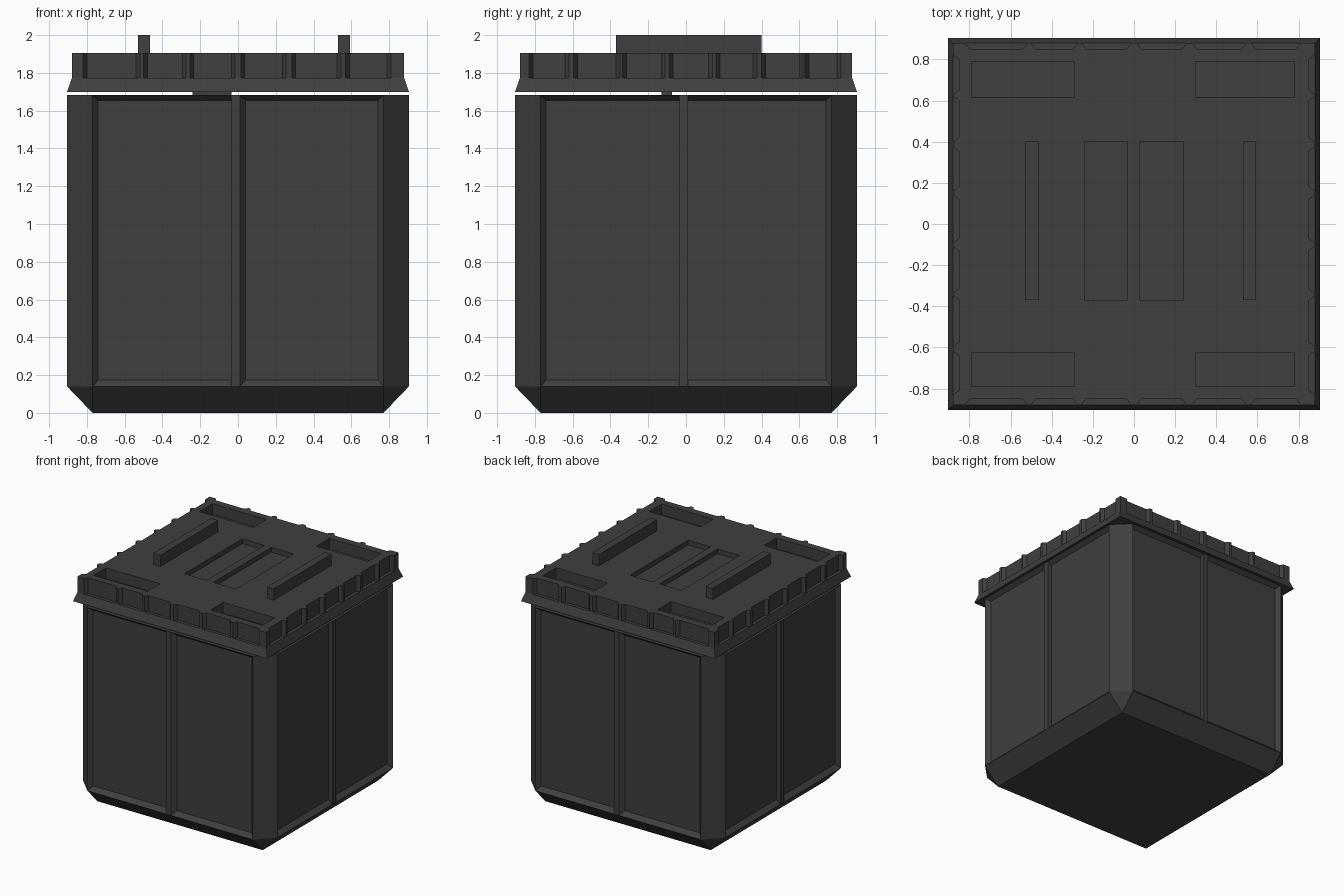
import bpy, bmesh
from mathutils import Matrix, Vector
from math import radians

if "Cube" in bpy.data.objects:
    bpy.data.objects.remove(bpy.data.objects["Cube"])

mat = bpy.data.materials.new("dark_grey")
mat.diffuse_color = (0.05, 0.05, 0.05, 1)
mat.use_nodes = True
mat.node_tree.nodes["Principled BSDF"].inputs["Base Color"].default_value = mat.diffuse_color


def finish(name, bm):
    bmesh.ops.remove_doubles(bm, verts=bm.verts[:], dist=1e-4)
    bmesh.ops.recalc_face_normals(bm, faces=bm.faces[:])
    me = bpy.data.meshes.new(name)
    bm.to_mesh(me)
    bm.free()
    me.materials.append(mat)
    ob = bpy.data.objects.new(name, me)
    bpy.context.collection.objects.link(ob)
    return ob


def box(name, x0, x1, y0, y1, z0, z1):
    bm = bmesh.new()
    m = Matrix.Translation(((x0 + x1) / 2, (y0 + y1) / 2, (z0 + z1) / 2))
    bmesh.ops.create_cube(bm, size=1, matrix=m @ Matrix.Diagonal((x1 - x0, y1 - y0, z1 - z0, 1)))
    return finish(name, bm)


# body: chamfered crate with two recessed panels and a rib per side
R, C, Z0, Z1, D = 0.905, 0.77, 0.14, 1.682, 0.035
RIB0, RIB1 = -0.037, 0.01
bm = bmesh.new()
for k in range(4):
    rot = Matrix.Rotation(radians(90 * k), 3, 'Z')

    def face(pts):
        bm.faces.new([bm.verts.new(rot @ Vector(p)) for p in pts])

    slope = 0.03 if k % 2 == 0 else 0.0
    for a, b, ia, ib in ((-C, RIB0, -C + 0.03, RIB0), (RIB1, C, RIB1 + slope, C - 0.03)):
        outer = [(a, -R, Z0), (b, -R, Z0), (b, -R, Z1), (a, -R, Z1)]
        inner = [(ia, -R + D, Z0 + 0.035), (ib, -R + D, Z0 + 0.035),
                 (ib, -R + D, Z1 - 0.028), (ia, -R + D, Z1 - 0.028)]
        face(inner)
        for i in range(4):
            j = (i + 1) % 4
            face([outer[i], outer[j], inner[j], inner[i]])
    # rib, corner chamfer, lower chamfer and corner triangle
    face([(RIB0, -R, Z0), (RIB1, -R, Z0), (RIB1, -R, Z1), (RIB0, -R, Z1)])
    face([(C, -R, Z0), (R, -C, Z0), (R, -C, Z1), (C, -R, Z1)])
    face([(-C, -C, 0), (C, -C, 0), (C, -R, Z0), (RIB1, -R, Z0), (RIB0, -R, Z0), (-C, -R, Z0)])
    face([(C, -C, 0), (R, -C, Z0), (C, -R, Z0)])
bm.faces.new([bm.verts.new(p) for p in ((-C, -C, 0), (-C, C, 0), (C, C, 0), (C, -C, 0))])
top = []
for k in range(4):
    rot = Matrix.Rotation(radians(90 * k), 3, 'Z')
    top += [bm.verts.new(rot @ Vector((x, -R, Z1))) for x in (-C, RIB0, RIB1, C)]
bm.faces.new(top)
finish("body", bm)

# lid: flared skirt below a notched rim
E, N, TOP = 0.88, 0.852, 1.905
front = [(-0.80, -0.54), (-0.48, -0.295), (-0.235, -0.035), (0.035, 0.235), (0.305, 0.525), (0.59, 0.79)]
right = [(-0.81, -0.64), (-0.575, -0.37), (-0.315, -0.13), (-0.07, 0.12),
         (0.18, 0.355), (0.42, 0.60), (0.65, 0.80)]
outline = []
for k, notches in enumerate((front, right, front, right)):
    rot = Matrix.Rotation(radians(90 * k), 3, 'Z')
    if k > 1:
        notches = [(-b, -a) for a, b in reversed(notches)]
    pts = [(-E, -E, 0)]
    for a, b in notches:
        pts += [(a - 0.02, -E, 0), (a, -N, 0), (b, -N, 0), (b + 0.02, -E, 0)]
    outline += [rot @ Vector(p) for p in pts]
bm = bmesh.new()
rim = bm.faces.new([bm.verts.new(p + Vector((0, 0, 1.76))) for p in outline])
ext = bmesh.ops.extrude_face_region(bm, geom=[rim])
bmesh.ops.translate(bm, vec=(0, 0, TOP - 1.76),
                    verts=[g for g in ext["geom"] if isinstance(g, bmesh.types.BMVert)])
lid = finish("lid_rim", bm)

bm = bmesh.new()
rings = [[bm.verts.new((sx * r, sy * r, z)) for sx, sy in ((-1, -1), (1, -1), (1, 1), (-1, 1))]
         for r, z in ((0.905, 1.70), (E, 1.772))]
bm.faces.new(rings[0])
bm.faces.new(rings[1])
for i in range(4):
    j = (i + 1) % 4
    bm.faces.new([rings[0][i], rings[0][j], rings[1][j], rings[1][i]])
finish("lid_skirt", bm)

# recesses cut in the lid top: corner pockets and two centre slots
pockets = [(x0, x1, y0, y1, 0.09) for x0, x1 in ((-0.79, -0.29), (0.30, 0.78))
           for y0, y1 in ((-0.79, -0.625), (0.615, 0.79))]
pockets += [(-0.24, -0.035, -0.37, 0.40, 0.04), (0.03, 0.24, -0.37, 0.40, 0.04)]
for x0, x1, y0, y1, d in pockets:
    cutter = box("pocket_cutter", x0, x1, y0, y1, TOP - d, TOP + 0.1)
    cutter.hide_render = True
    mod = lid.modifiers.new("pocket", 'BOOLEAN')
    mod.operation = 'DIFFERENCE'
    mod.solver = 'EXACT'
    mod.object = cutter
    bpy.context.view_layer.objects.active = lid
    bpy.ops.object.modifier_apply(modifier=mod.name)
    bpy.data.objects.remove(cutter)

# raised bars and the small latch between body and lid
box("left_bar", -0.53, -0.465, -0.37, 0.40, TOP - 0.01, 2.0)
box("right_bar", 0.53, 0.593, -0.37, 0.40, TOP - 0.01, 2.0)
box("latch", -0.24, -0.035, -0.13, -0.075, 1.675, 1.705)
